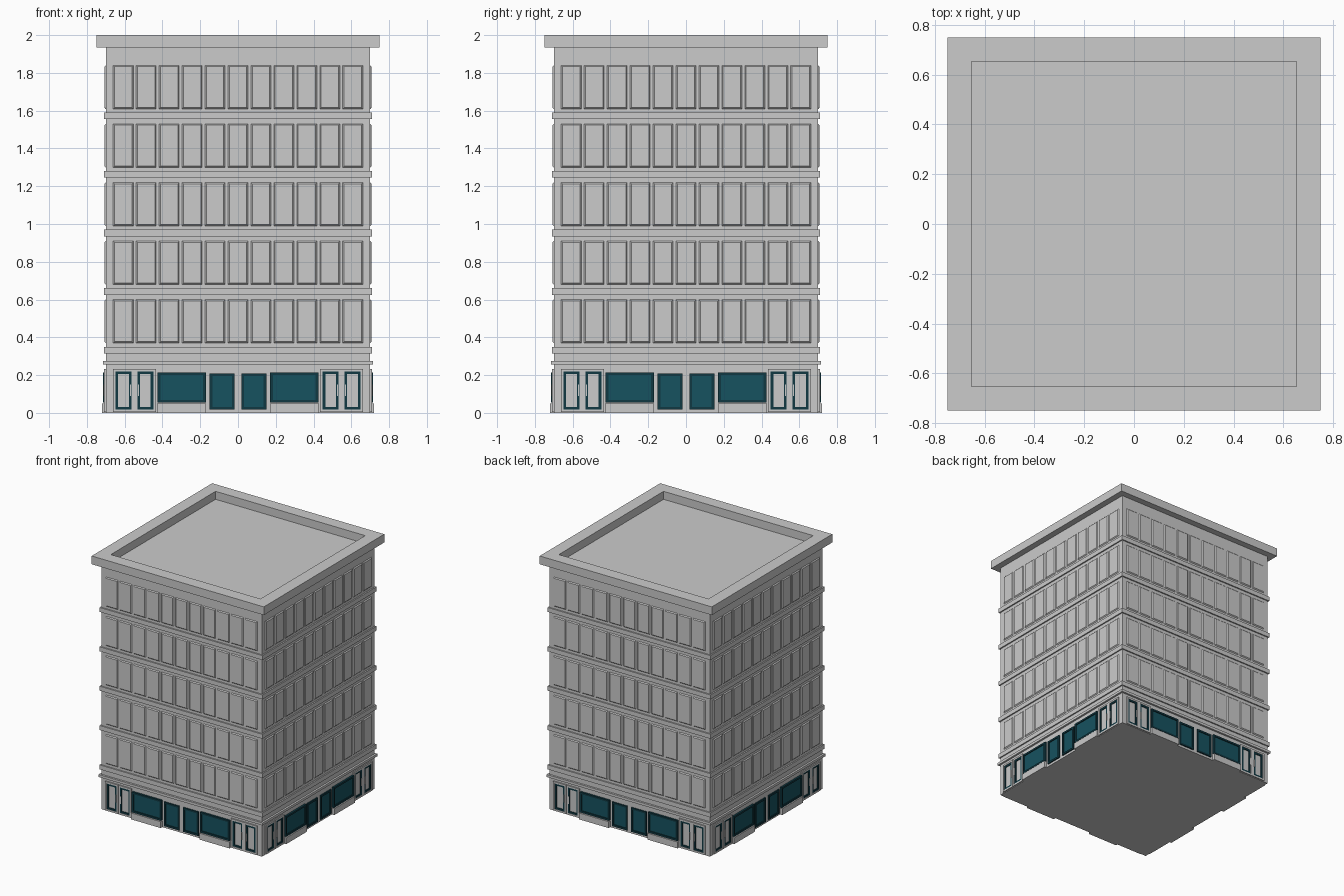
import bpy, bmesh
from math import pi
from mathutils import Matrix

if "Cube" in bpy.data.objects:
    bpy.data.objects.remove(bpy.data.objects["Cube"])

WALL = 0.70  # half width of the tower


def material(name, rgb):
    m = bpy.data.materials.new(name)
    m.diffuse_color = (*rgb, 1)
    m.use_nodes = True
    m.node_tree.nodes["Principled BSDF"].inputs["Base Color"].default_value = m.diffuse_color
    return m


GLASS = material("teal_glass", (0.008, 0.085, 0.115))
FRAME = material("dark_teal_frame", (0.005, 0.04, 0.055))


def finish(bm, name, mat=None):
    bmesh.ops.recalc_face_normals(bm, faces=bm.faces)
    me = bpy.data.meshes.new(name)
    bm.to_mesh(me)
    bm.free()
    ob = bpy.data.objects.new(name, me)
    bpy.context.collection.objects.link(ob)
    if mat:
        me.materials.append(mat)
    return ob


def block(bm, x0, x1, z0, z1, back, front, inset=0.0):
    """Box on the front wall; inset narrows its outer face into a chamfer."""
    def ring(d, i):
        return [bm.verts.new((x, -d, z)) for x, z in
                ((x0 + i, z0 + i), (x1 - i, z0 + i), (x1 - i, z1 - i), (x0 + i, z1 - i))]
    a, b = ring(back, 0), ring(front, inset)
    bm.faces.new(a)
    bm.faces.new(b)
    for k in range(4):
        j = (k + 1) % 4
        bm.faces.new((a[k], a[j], b[j], b[k]))


def frame(bm, x0, x1, z0, z1, w, back, front):
    """Four bars around an opening."""
    block(bm, x0, x0 + w, z0, z1, back, front)
    block(bm, x1 - w, x1, z0, z1, back, front)
    block(bm, x0 + w, x1 - w, z0, z0 + w, back, front)
    block(bm, x0 + w, x1 - w, z1 - w, z1, back, front)


def four_sides(bm, name, mat=None):
    """Repeat the front wall parts on all four walls."""
    src = bm.verts[:] + bm.edges[:] + bm.faces[:]
    for k in range(1, 4):
        new = bmesh.ops.duplicate(bm, geom=src)["geom"]
        bmesh.ops.rotate(bm, verts=[g for g in new if isinstance(g, bmesh.types.BMVert)],
                         matrix=Matrix.Rotation(k * pi / 2, 3, "Z"))
    return finish(bm, name, mat)


def slab(name, half, z0, z1):
    bm = bmesh.new()
    block(bm, -half, half, z0, z1, -half, half)
    return finish(bm, name)


# Tower body and floor bands
slab("tower_body", WALL, 0, 1.935)
for n in range(5):
    slab(f"floor_band_{n + 1}", 0.71, 0.315 + 0.31 * n, 0.35 + 0.31 * n)
slab("ground_floor_ledge", 0.715, 0.255, 0.275)

# Overhanging cornice with a sunken roof
roof = bmesh.new()
rings = [[roof.verts.new((sx * h, sy * h, z)) for sx, sy in ((-1, -1), (1, -1), (1, 1), (-1, 1))]
         for h, z in ((0.75, 1.935), (0.75, 2.0), (0.652, 2.0), (0.652, 1.937))]
roof.faces.new(rings[0])
roof.faces.new(rings[-1])
for a, b in zip(rings, rings[1:]):
    for k in range(4):
        j = (k + 1) % 4
        roof.faces.new((a[k], a[j], b[j], b[k]))
finish(roof, "cornice_and_roof")

# Raised chamfered wall panels: five floors of eleven
panels = bmesh.new()
PITCH = 0.1215
for floor in range(5):
    z = 0.365 + 0.31 * floor
    for i in range(-5, 6):
        c = i * PITCH
        block(panels, c - 0.058, c + 0.058, z, z + 0.24, WALL - 0.005, WALL + 0.007, 0.012)
four_sides(panels, "wall_panels")

# Shopfront, mirrored about the middle of each wall
doors, glass, trim, plinth, handles = (bmesh.new() for _ in range(5))


def window(x0, x1, z0, z1, front):
    frame(trim, x0, x1, z0, z1, 0.014, WALL - 0.005, front)
    block(glass, x0 + 0.014, x1 - 0.014, z0 + 0.014, z1 - 0.014, WALL - 0.005, front - 0.007)


for s in (-1, 1):
    def span(a, b):
        return sorted((s * a, s * b))
    window(*span(0.17, 0.425), 0.055, 0.215, 0.716)
    window(*span(0.018, 0.15), 0.018, 0.208, 0.710)
    block(plinth, *span(0.17, 0.43), 0, 0.05, WALL - 0.005, 0.72)
    # Double door with grey frames and slim handles
    for a, b, hx in ((0.434, 0.547, 0.527), (0.549, 0.662, 0.569)):
        x0, x1 = span(a, b)
        frame(doors, x0, x1, 0.004, 0.233, 0.014, WALL - 0.005, 0.709)
        window(x0 + 0.014, x1 - 0.014, 0.018, 0.219, 0.706)
        block(handles, s * hx - 0.003, s * hx + 0.003, 0.09, 0.15, WALL, 0.711)

four_sides(doors, "door_frames")
four_sides(handles, "door_handles")
four_sides(plinth, "window_plinths")
four_sides(trim, "window_frames", FRAME)
four_sides(glass, "window_glass", GLASS)
